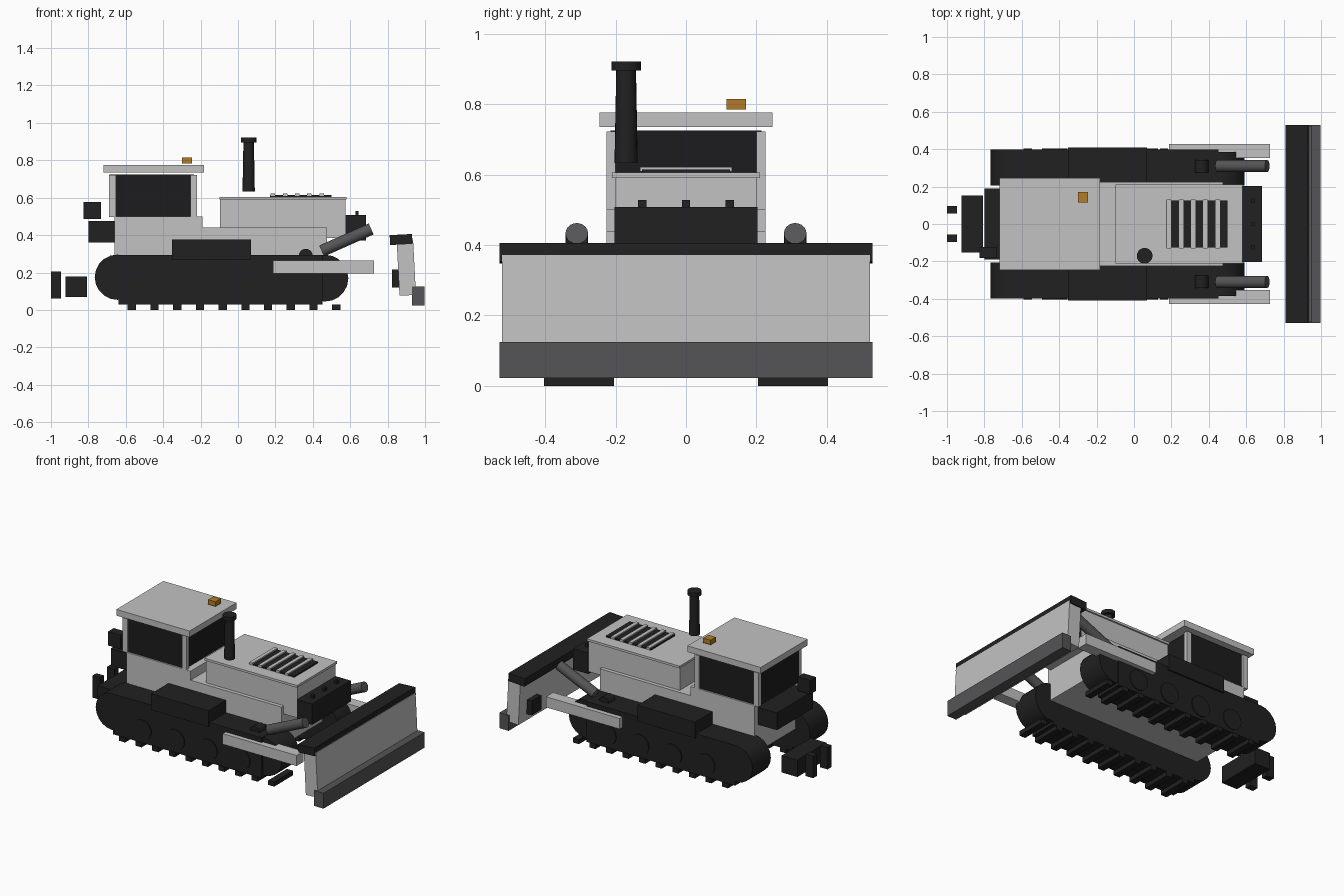
import bpy, math
from mathutils import Vector

cube = bpy.data.objects.get("Cube")
if cube:
    bpy.data.objects.remove(cube, do_unlink=True)


def material(name, r, g, b):
    m = bpy.data.materials.new(name)
    m.use_nodes = True
    m.diffuse_color = (r, g, b, 1)
    m.node_tree.nodes["Principled BSDF"].inputs["Base Color"].default_value = (r, g, b, 1)
    return m


PAINT = material("light grey paint", 0.54, 0.54, 0.54)
DARK = material("black rubber and iron", 0.015, 0.015, 0.015)
GLASS = material("dark glass", 0.012, 0.012, 0.013)
STEEL = material("worn steel", 0.09, 0.09, 0.095)
AMBER = material("amber lamp", 0.45, 0.2, 0.02)


def box(name, mat, x, y, z, tilt=0):
    """Box from (min, max) ranges, optionally tilted about y."""
    bpy.ops.mesh.primitive_cube_add(size=1, location=[sum(r) / 2 for r in (x, y, z)],
                                    rotation=(0, math.radians(tilt), 0))
    o = bpy.context.object
    o.name = name
    o.scale = [r[1] - r[0] for r in (x, y, z)]
    o.data.materials.append(mat)
    return o


def rod(name, mat, a, b, r, r2=None, sides=20):
    """Round bar between two points, optionally tapered."""
    a, b = Vector(a), Vector(b)
    d = b - a
    bpy.ops.mesh.primitive_cone_add(vertices=sides, radius1=r, radius2=r if r2 is None else r2,
                                    depth=d.length, location=(a + b) / 2,
                                    rotation=d.to_track_quat('Z', 'Y').to_euler())
    o = bpy.context.object
    o.name = name
    o.data.materials.append(mat)
    bpy.ops.object.shade_smooth_by_angle(angle=math.radians(35))
    return o


def side_box(name, mat, s, x, y, z):
    return box(name, mat, x, sorted((s * y[0], s * y[1])), z)


def side_rod(name, mat, s, x, z, y, r):
    return rod(name, mat, (x, s * y[0], z), (x, s * y[1], z), r)


# Hull and engine hood
box("hull", PAINT, (-0.66, 0.475), (-0.21, 0.21), (0.18, 0.3))
box("hull_deck", PAINT, (-0.66, 0.475), (-0.225, 0.225), (0.295, 0.44))
box("cab_base", PAINT, (-0.66, -0.19), (-0.225, 0.225), (0.3, 0.5))
box("hood", PAINT, (-0.095, 0.575), (-0.2, 0.2), (0.385, 0.592))
box("hood_lid", PAINT, (-0.1, 0.58), (-0.21, 0.21), (0.59, 0.605))
box("radiator", DARK, (0.575, 0.685), (-0.203, 0.203), (0.37, 0.508))
for i in (-1, 0, 1):
    box("radiator_knob", DARK, (0.627, 0.645), (i * 0.124 - 0.012, i * 0.124 + 0.012), (0.505, 0.528))

# Hood vent with slats
box("vent_plate", DARK, (0.17, 0.5), (-0.125, 0.125), (0.605, 0.614))
for i in range(5):
    x = 0.187 + i * 0.065
    box("vent_slat", PAINT, (x - 0.012, x + 0.012), (-0.131, 0.131), (0.608, 0.622))

# Exhaust
rod("exhaust_pipe", DARK, (0.057, -0.17, 0.632), (0.057, -0.17, 0.9), 0.033, 0.028)
rod("exhaust_cap", DARK, (0.057, -0.17, 0.895), (0.057, -0.17, 0.921), 0.042)

# Cab
box("cab_glass", GLASS, (-0.688, -0.235), (-0.214, 0.214), (0.5, 0.725))
box("cab_roof", PAINT, (-0.72, -0.183), (-0.246, 0.246), (0.735, 0.776))
box("beacon", AMBER, (-0.3, -0.245), (0.115, 0.17), (0.784, 0.815))
for s in (-1, 1):
    side_box("rear_pillar", PAINT, s, (-0.69, -0.652), (0.2, 0.226), (0.498, 0.722))
    side_box("front_pillar", PAINT, s, (-0.254, -0.22), (0.2, 0.226), (0.498, 0.722))

# Rear equipment and ripper
box("rear_tank", DARK, (-0.8, -0.66), (-0.19, 0.19), (0.36, 0.475))
box("rear_filter", DARK, (-0.825, -0.733), (-0.183, -0.123), (0.485, 0.577))
box("ripper_beam", DARK, (-0.923, -0.808), (-0.152, 0.152), (0.068, 0.18))

for s in (-1, 1):
    side_box("ripper_tooth", DARK, s, (-1, -0.945), (0.055, 0.097), (0.06, 0.205))

    # Tracks
    side_box("track_frame", DARK, s, (-0.638, 0.452), (0.205, 0.397), (0.028, 0.295))
    side_rod("rear_sprocket", DARK, s, -0.645, 0.175, (0.205, 0.397), 0.121)
    side_rod("front_idler", DARK, s, 0.465, 0.17, (0.205, 0.385), 0.125)
    for x in (-0.424, -0.18, 0.06, 0.3):
        side_rod("road_wheel", DARK, s, x, 0.115, (0.25, 0.403), 0.068)
    for i in range(10):
        x = -0.568 + i * 0.1215
        side_box("track_cleat", DARK, s, (x - 0.022, x + 0.022), (0.205, 0.403), (0, 0.03))
    side_box("side_locker", DARK, s, (-0.353, 0.07), (0.225, 0.408), (0.27, 0.377))

    # Blade linkage
    side_box("push_arm", PAINT, s, (0.187, 0.728), (0.352, 0.427), (0.194, 0.264))
    side_rod("lift_pivot", DARK, s, 0.362, 0.29, (0.275, 0.342), 0.037)
    rod("lift_cylinder", STEEL, (0.447, s * 0.31, 0.315), (0.712, s * 0.31, 0.433), 0.032)
    side_box("blade_bracket", DARK, s, (0.823, 0.865), (0.34, 0.44), (0.12, 0.215))

# Blade
box("blade", PAINT, (0.856, 0.944), (-0.523, 0.523), (0.078, 0.37), -3)
box("blade_top_rail", DARK, (0.812, 0.932), (-0.53, 0.53), (0.35, 0.403), -3)
box("cutting_edge", STEEL, (0.93, 0.998), (-0.53, 0.53), (0.023, 0.125))
